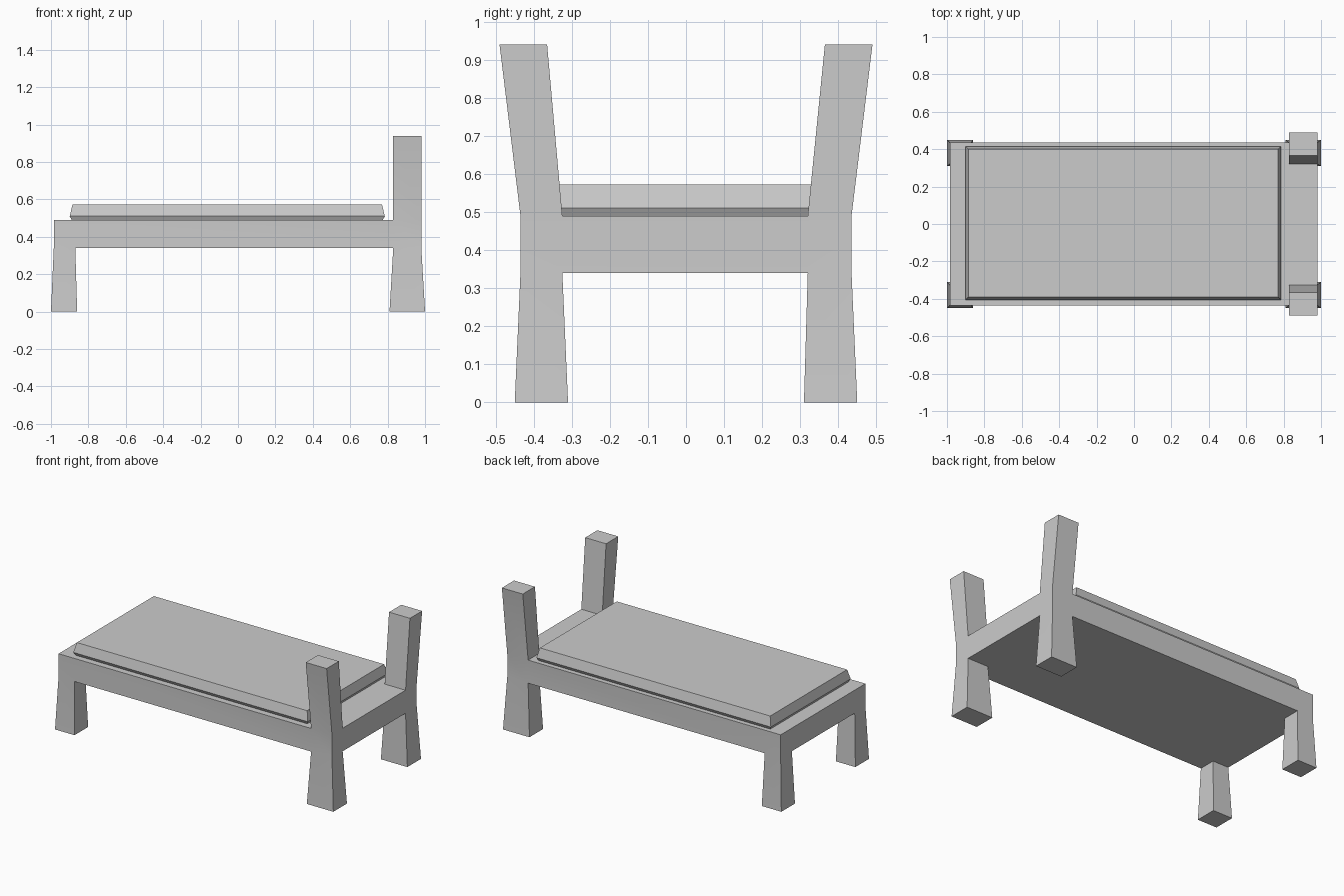
import bpy, bmesh, math
from mathutils import Vector

if "Cube" in bpy.data.objects:
    bpy.data.objects.remove(bpy.data.objects["Cube"])


def finish(bm, name):
    bmesh.ops.recalc_face_normals(bm, faces=bm.faces)
    mesh = bpy.data.meshes.new(name)
    bm.to_mesh(mesh)
    bm.free()
    ob = bpy.data.objects.new(name, mesh)
    bpy.context.collection.objects.link(ob)
    bpy.context.view_layer.objects.active = ob
    ob.select_set(True)
    bpy.ops.object.shade_smooth_by_angle(angle=math.radians(25))
    ob.select_set(False)
    return ob


def box(x0, x1, y0, y1, z0, z1):
    bm = bmesh.new()
    bmesh.ops.create_cube(bm, size=1)
    for v in bm.verts:
        v.co = ((x0, x1)[v.co.x > 0], (y0, y1)[v.co.y > 0], (z0, z1)[v.co.z > 0])
    return bm


def extrude_to(bm, face, x0, x1, y0, y1, z):
    """Extrude a corner face so that it ends as the given rectangle."""
    c = face.calc_center_median()
    new = bmesh.ops.extrude_discrete_faces(bm, faces=[face])["faces"][0]
    for v in new.verts:
        v.co = ((x0, x1)[v.co.x > c.x], (y0, y1)[v.co.y > c.y], z)


# Bed frame: one slab, cut at the leg lines, with legs and posts drawn from its corners
Z0, Z1 = 0.34, 0.49
bm = box(-0.985, 0.98, -0.435, 0.435, Z0, Z1)
for co, no in (((-0.87, 0, 0), (1, 0, 0)), ((0.83, 0, 0), (1, 0, 0)),
               ((0, -0.325, 0), (0, 1, 0)), ((0, 0.32, 0), (0, 1, 0))):
    bmesh.ops.bisect_plane(bm, geom=bm.verts[:] + bm.edges[:] + bm.faces[:],
                           plane_co=Vector(co), plane_no=Vector(no))


def corner(sx, sy, z):
    for f in bm.faces:
        c = f.calc_center_median()
        if abs(c.z - z) < 1e-4 and c.x * sx > 0.85 and c.y * sy > 0.35:
            return f


for sy in (-1, 1):
    leg_y = sorted((sy * 0.31, sy * 0.45))
    post_y = sorted((sy * 0.365, sy * 0.49))
    extrude_to(bm, corner(-1, sy, Z0), -1.0, -0.86, *leg_y, 0)    # foot legs
    extrude_to(bm, corner(1, sy, Z0), 0.81, 1.0, *leg_y, 0)       # head legs
    extrude_to(bm, corner(1, sy, Z1), 0.83, 0.98, *post_y, 0.94)  # head posts
finish(bm, "bed_frame")

# Mattress: stacked rectangular rings, widest just above the frame
bm = bmesh.new()
rings = []
for z, inset in ((0.488, 0.012), (0.51, 0.0), (0.572, 0.015)):
    x0, x1, y0, y1 = -0.90 + inset, 0.785 - inset, -0.405 + inset, 0.415 - inset
    rings.append([bm.verts.new((x, y, z))
                  for x, y in ((x0, y0), (x1, y0), (x1, y1), (x0, y1))])
bm.faces.new(rings[0][::-1])
bm.faces.new(rings[-1])
for a, b in zip(rings, rings[1:]):
    for i in range(4):
        j = (i + 1) % 4
        bm.faces.new((a[i], a[j], b[j], b[i]))
finish(bm, "mattress")
